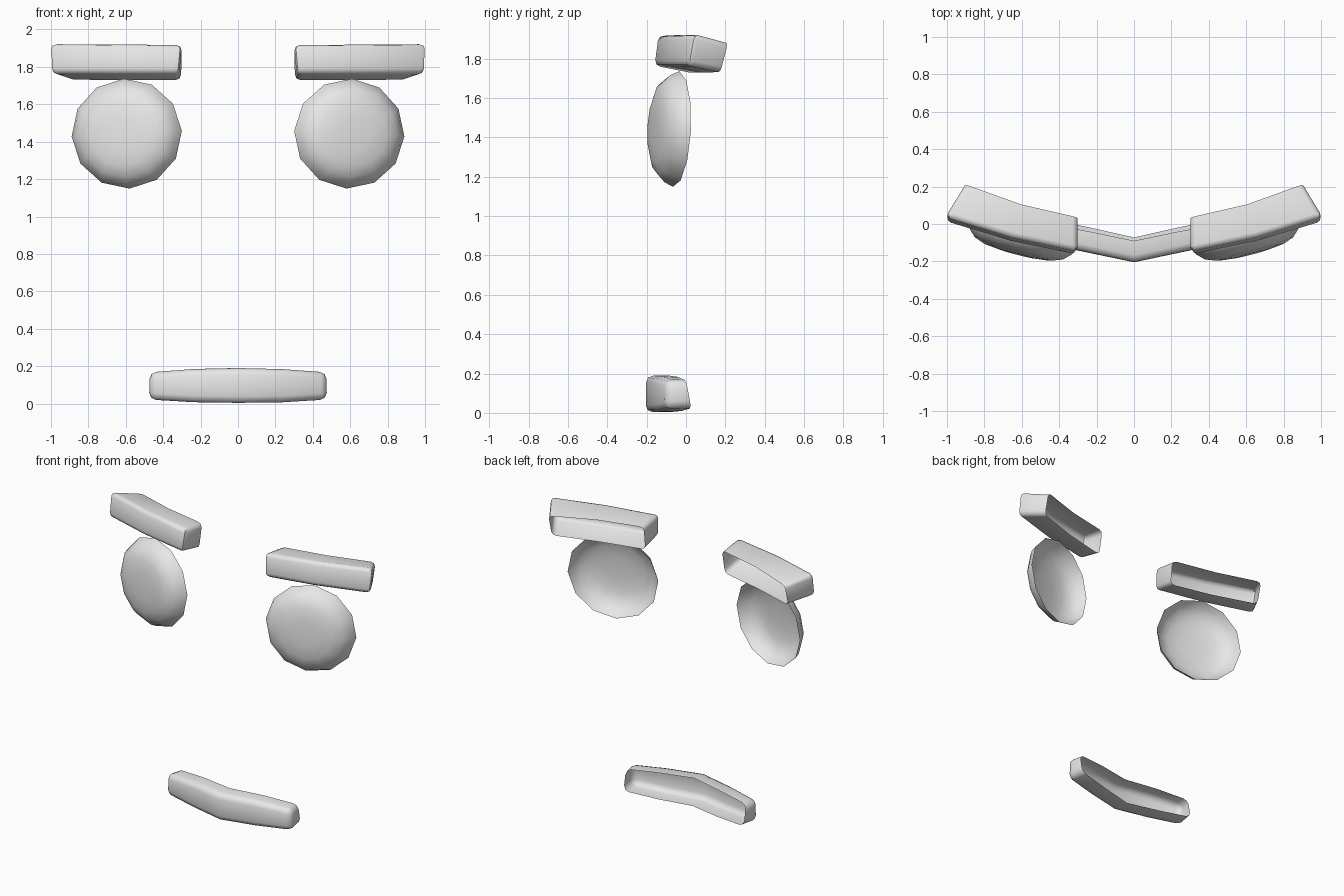
import bpy, bmesh, math
from mathutils import Vector

if "Cube" in bpy.data.objects:
    bpy.data.objects.remove(bpy.data.objects["Cube"])

grey = bpy.data.materials.new("light_grey")
grey.diffuse_color = (0.8, 0.8, 0.8, 1)
grey.use_nodes = True
grey.node_tree.nodes["Principled BSDF"].inputs["Base Color"].default_value = grey.diffuse_color


def finish(name, bm, back_faces):
    """Orient the closed shell, open its back and make the object."""
    bmesh.ops.recalc_face_normals(bm, faces=bm.faces[:])
    bmesh.ops.delete(bm, geom=back_faces, context='FACES_ONLY')
    loose = [e for e in bm.edges if not e.link_faces]
    bmesh.ops.delete(bm, geom=loose, context='EDGES')


def to_object(name, bm, angle):
    me = bpy.data.meshes.new(name)
    bm.to_mesh(me)
    bm.free()
    me.materials.append(grey)
    ob = bpy.data.objects.new(name, me)
    bpy.context.collection.objects.link(ob)
    bpy.ops.object.select_all(action='DESELECT')
    ob.select_set(True)
    bpy.context.view_layer.objects.active = ob
    bpy.ops.object.shade_smooth_by_angle(angle=math.radians(angle))


def bar(name, stations, radius, sx=1):
    """Bent bar, open at the back; a station is back top, back bottom, front bottom, front top."""
    bm = bmesh.new()
    rings = [[bm.verts.new((sx * x, y, z)) for x, y, z in s] for s in stations]
    back = []
    for a, b in zip(rings, rings[1:]):
        for i in range(4):
            j = (i + 1) % 4
            f = bm.faces.new((a[i], a[j], b[j], b[i]))
            if i == 0:
                back.append(f)
    bm.faces.new(rings[0])
    bm.faces.new(rings[-1])
    finish(name, bm, back)
    sharp = [e for e in bm.edges if len(e.link_faces) == 2 and e.calc_face_angle() > 0.7]
    bmesh.ops.bevel(bm, geom=sharp, offset=radius, segments=2, profile=0.5,
                    affect='EDGES', clamp_overlap=True)
    to_object(name, bm, 50)


def dome(name, sx):
    """Shallow twelve-sided dome, turned outward and open at the back."""
    bm = bmesh.new()
    centre = Vector((0.595, -0.05, 1.443))
    normal = Vector((0.255, -1, 0.043)).normalized()
    profile = [(1, 0), (0.93, 0.045), (0.8, 0.083), (0.6, 0.105), (0.3, 0.115)]
    rings = []
    for r, depth in profile:
        ring = []
        for k in range(12):
            a = math.radians(30 * k - 3)
            dx, dz = 0.295 * r * math.cos(a), 0.294 * r * math.sin(a)
            p = centre + Vector((dx, 0.255 * dx + 0.043 * dz, dz)) + normal * depth
            # mirrored phase keeps both outlines symmetric
            ring.append(bm.verts.new((sx * p.x, p.y, p.z)))
        rings.append(ring)
    for a, b in zip(rings, rings[1:]):
        for i in range(12):
            j = (i + 1) % 12
            bm.faces.new((a[i], a[j], b[j], b[i]))
    bm.faces.new(rings[-1])
    back = bm.faces.new(rings[0])
    finish(name, bm, [back])
    to_object(name, bm, 60)


# Brows and eyes, one on each side
brow = [
    [(0.30, 0.035, 1.895), (0.305, 0.01, 1.73), (0.315, -0.165, 1.765), (0.30, -0.145, 1.92)],
    [(0.605, 0.105, 1.89), (0.605, 0.08, 1.73), (0.655, -0.095, 1.765), (0.655, -0.07, 1.925)],
    [(0.905, 0.213, 1.88), (0.905, 0.175, 1.732), (1.005, 0.01, 1.765), (1.01, 0.04, 1.928)],
]
for side, sx in (("left", -1), ("right", 1)):
    bar(side + "_brow", brow, 0.028, sx)
    dome(side + "_eye", sx)

# Mouth: centre, middle and end stations, mirrored about the centre
half = [
    [(0, -0.09, 0.19), (0, -0.072, 0.005), (0, -0.205, 0.003), (0, -0.203, 0.19)],
    [(0.23, -0.042, 0.183), (0.23, -0.02, 0.01), (0.24, -0.155, 0.006), (0.24, -0.152, 0.185)],
    [(0.46, 0.0, 0.165), (0.46, 0.027, 0.025), (0.48, -0.105, 0.02), (0.48, -0.1, 0.168)],
]
mirrored = [[(-x, y, z) for x, y, z in s] for s in half[:0:-1]]
bar("mouth", mirrored + half, 0.036)
